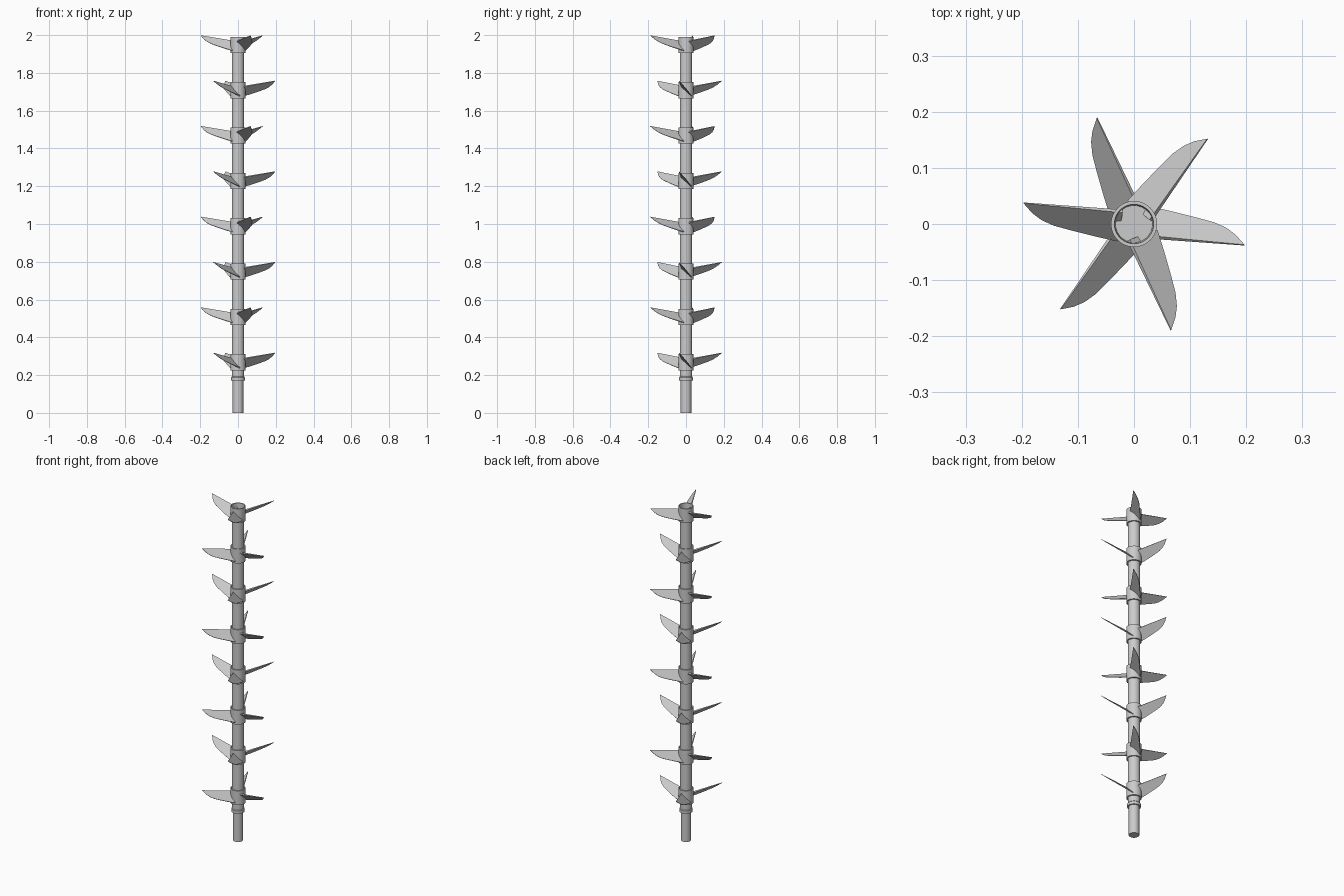
import bpy, bmesh, math
from mathutils import Vector, Matrix

if "Cube" in bpy.data.objects:
    bpy.data.objects.remove(bpy.data.objects["Cube"])

PITCH = 0.24      # spacing between blade rings
FIRST = 0.268     # height of the lowest ring
RINGS = 8
TOP = FIRST + PITCH * (RINGS - 1)


def finish(bm, name, smooth):
    bmesh.ops.recalc_face_normals(bm, faces=bm.faces)
    me = bpy.data.meshes.new(name)
    bm.to_mesh(me)
    bm.free()
    ob = bpy.data.objects.new(name, me)
    bpy.context.collection.objects.link(ob)
    if smooth:
        bpy.ops.object.select_all(action='DESELECT')
        ob.select_set(True)
        bpy.context.view_layer.objects.active = ob
        bpy.ops.object.shade_smooth_by_angle(angle=math.radians(30))
    return ob


def lathe(name, profile, closed=False, sides=48):
    bm = bmesh.new()
    vs = [bm.verts.new((r, 0, z)) for r, z in profile]
    edges = [bm.edges.new(p) for p in zip(vs, vs[1:])]
    if closed:
        edges.append(bm.edges.new((vs[-1], vs[0])))
    bmesh.ops.spin(bm, geom=vs + edges, cent=(0, 0, 0), axis=(0, 0, 1),
                   angle=2 * math.pi, steps=sides)
    bmesh.ops.remove_doubles(bm, verts=bm.verts, dist=1e-5)
    return finish(bm, name, True)


# blade outline in its own frame: (radial x, sideways y, thickness)
OUTLINE = [(0.020, -0.020, 0.008), (0.197, -0.037, 0.002), (0.181, -0.019, 0.002),
           (0.165, -0.007, 0.002), (0.143, 0.003, 0.002), (0.110, 0.012, 0.003),
           (0.070, 0.022, 0.004), (0.030, 0.031, 0.004)]


def blade(name, height, angle):
    bm = bmesh.new()
    normal = Vector((-0.07, 1, 1)).normalized()
    upper, lower = [], []
    for x, y, t in OUTLINE:
        p = Vector((x, y, -y + 0.07 * x))   # pitched plate, rising to the tip
        upper.append(bm.verts.new(p))
        lower.append(bm.verts.new(p - normal * t))
    bm.faces.new(upper)
    bm.faces.new(lower[::-1])
    n = len(OUTLINE)
    for i in range(n):
        j = (i + 1) % n
        bm.faces.new((upper[i], lower[i], lower[j], upper[j]))
    bm.transform(Matrix.Translation((0, 0, height)) @ Matrix.Rotation(angle, 4, 'Z'))
    return finish(bm, name, False)


# stepped shaft with a collar above the drive end
lathe("shaft", [(0, 0), (0.028, 0), (0.028, 0.172), (0.036, 0.172), (0.036, 0.188),
                (0.033, 0.192), (0.033, TOP + 0.007), (0, TOP + 0.007)])

# hub sleeves, each with three pitched blades, every other one turned half round
for i in range(RINGS):
    z = FIRST + PITCH * i
    lathe(f"hub_{i + 1}", [(0.033, z - 0.0425), (0.041, z - 0.0425), (0.041, z + 0.0425),
                           (0.035, z + 0.0425), (0.033, z + 0.005)], closed=True)
    for k in range(3):
        blade(f"blade_{i + 1}_{k + 1}", z, math.radians(120 * k + 180 * (i % 2)))
